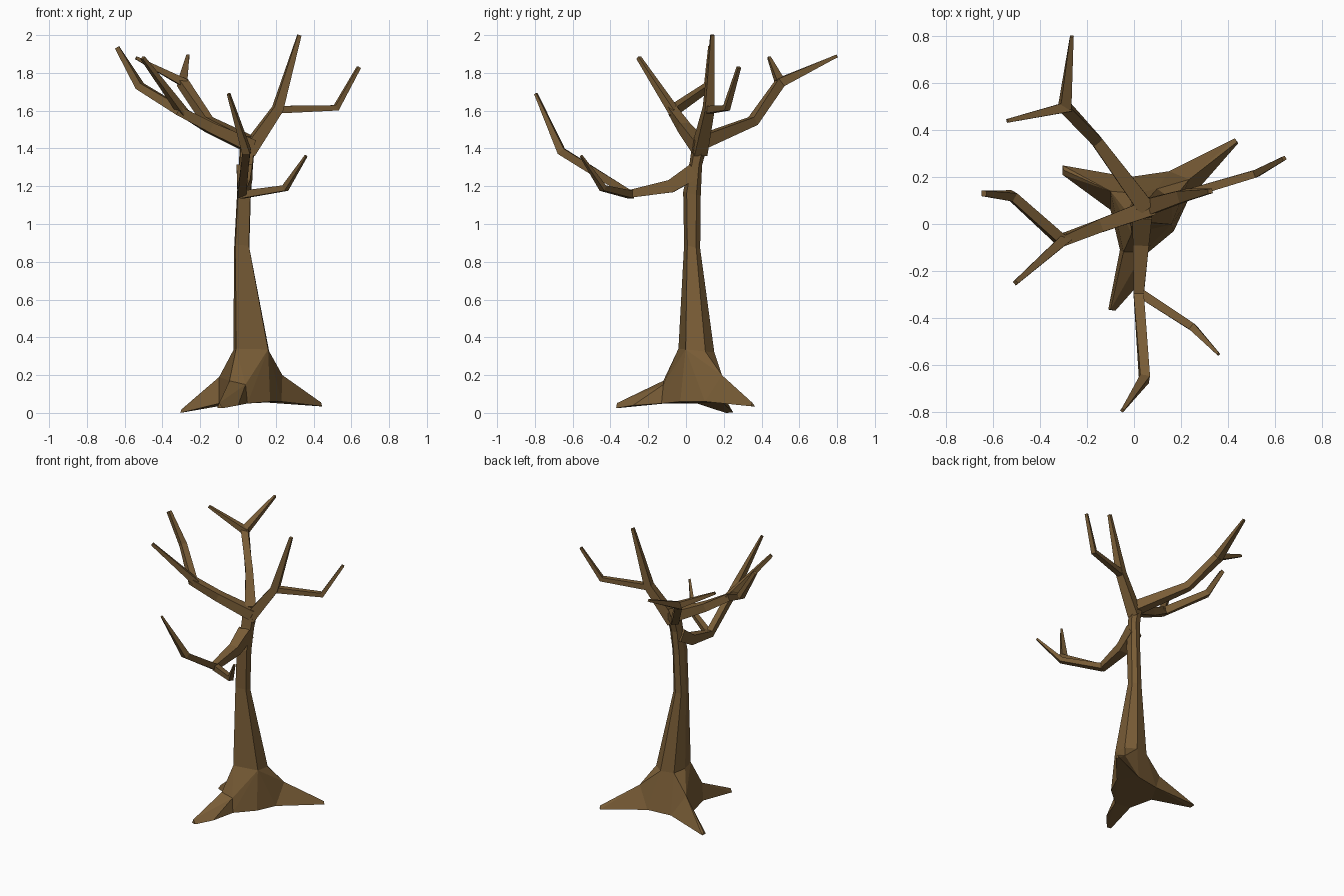
import bpy, bmesh
from mathutils import Vector

cube = bpy.data.objects.get("Cube")
if cube:
    bpy.data.objects.remove(cube, do_unlink=True)

# Single bark colour
BARK = (0.19, 0.108, 0.037, 1.0)
bark = bpy.data.materials.new("brown_bark")
bark.use_nodes = True
bark.diffuse_color = BARK
bsdf = bark.node_tree.nodes["Principled BSDF"]
bsdf.inputs["Base Color"].default_value = BARK
bsdf.inputs["Roughness"].default_value = 0.9


def finish(bm, name):
    bmesh.ops.recalc_face_normals(bm, faces=bm.faces)
    mesh = bpy.data.meshes.new(name)
    bm.to_mesh(mesh)
    bm.free()
    mesh.materials.append(bark)
    obj = bpy.data.objects.new(name, mesh)
    bpy.context.collection.objects.link(obj)


def loft(name, rings):
    """Skin a list of equal-sized point rings and cap both ends."""
    bm = bmesh.new()
    rows = [[bm.verts.new(p) for p in ring] for ring in rings]
    n = len(rows[0])
    for low, high in zip(rows, rows[1:]):
        for i in range(n):
            j = (i + 1) % n
            bm.faces.new((low[i], low[j], high[j], high[i]))
    bm.faces.new(rows[0][::-1])
    bm.faces.new(rows[-1])
    finish(bm, name)


def hull(name, points):
    """Convex faceted block around a few points."""
    bm = bmesh.new()
    for p in points:
        bm.verts.new(p)
    res = bmesh.ops.convex_hull(bm, input=bm.verts)
    loose = {v for v in res["geom_interior"] + res["geom_unused"]
             if isinstance(v, bmesh.types.BMVert) and not v.link_faces}
    bmesh.ops.delete(bm, geom=list(loose), context='VERTS')
    bmesh.ops.dissolve_limit(bm, angle_limit=0.05, verts=bm.verts, edges=bm.edges)
    finish(bm, name)


def limb(name, *path):
    """Four-sided tapering branch; each path entry is x, y, z, half width."""
    pts = [Vector(p[:3]) for p in path]
    rings = []
    for i, p in enumerate(pts):
        before = (p - pts[i - 1]).normalized() if i else Vector()
        after = (pts[i + 1] - p).normalized() if i + 1 < len(pts) else Vector()
        along = (before + after).normalized()
        side = along.cross(Vector((0, 0, 1))).normalized()
        up = side.cross(along)
        h = path[i][3]
        rings.append([p + side * h * a + up * h * b
                      for a, b in ((-1, -1), (1, -1), (1, 1), (-1, 1))])
    loft(name, rings)


# Trunk: one six-sided outline fitted to a box at each level
OUTLINE = ((.97, .2), (1, .75), (.65, 1), (.15, .9), (0, .45), (.08, 0))


def trunk_ring(z, x0, x1, y0, y1):
    return [(x0 + u * (x1 - x0), y0 + v * (y1 - y0), z + 0.02 * (0.5 - v))
            for u, v in OUTLINE]


flare = trunk_ring(.33, -.025, .165, -.04, .15)
loft("trunk", [flare,
               trunk_ring(.88, -.02, .06, -.01, .075),
               trunk_ring(1.16, -.005, .068, -.015, .078),
               trunk_ring(1.32, .005, .08, .02, .085),
               trunk_ring(1.43, .01, .09, .035, .115)])

# Root base: shared corner points of the flare and the three roots
back, back_right = (.15, .225, .055), (-.02, .2, .05)
right, front_right = (-.1, .06, .05), (-.06, -.11, .05)
front, front_left, left = (.05, -.13, .05), (.17, -.03, .06), (.23, .1, .06)
ridge_left, ridge_right = (.235, .19, .2), (-.1, .14, .19)
ridge_front = [(-.045, -.12, .17), (.04, -.12, .15)]

hull("root_base", flare + ridge_front + [
    back, back_right, right, front_right, front, front_left, left,
    ridge_left, ridge_right])
hull("root_back_left", [
    ridge_left, back, left, (.445, .345, .035), (.43, .365, .035),
    (.44, .35, .055)])
hull("root_back_right", [
    ridge_right, back_right, right, (-.305, .25, .002), (-.305, .21, 0),
    (-.3, .23, .018), (-.22, .21, .03)])
hull("root_front", ridge_front + [
    front_right, front, (-.07, -.24, .04), (0, -.28, .04),
    (-.11, -.365, .025), (-.08, -.37, .025), (-.1, -.365, .052)])

# Low front branch and its fork
limb("front_branch", (.035, .045, 1.28, .042), (.03, -.08, 1.2, .034),
     (.02, -.3, 1.16, .022), (.045, -.66, 1.385, .021), (-.05, -.795, 1.69, .007))
limb("front_branch_fork", (.02, -.29, 1.155, .02), (.25, -.44, 1.19, .016),
     (.36, -.555, 1.36, .006))

# Left branch and its fork
limb("left_branch", (.05, .07, 1.38, .036), (.21, .12, 1.61, .026),
     (.325, .14, 2.0, .01))
limb("left_branch_fork", (.2, .12, 1.605, .02), (.52, .215, 1.615, .016),
     (.64, .28, 1.83, .009))

# Right branch and its fork
limb("right_branch", (.07, .07, 1.41, .036), (-.15, -.01, 1.51, .028),
     (-.31, -.07, 1.6, .025), (-.52, .12, 1.73, .02), (-.64, .13, 1.935, .012))
limb("right_branch_fork", (-.29, -.06, 1.59, .022), (-.505, -.25, 1.88, .01))

# Back branch and its fork
limb("back_branch", (.05, .07, 1.43, .036), (-.16, .355, 1.545, .024),
     (-.295, .5, 1.75, .025), (-.265, .8, 1.89, .008))
limb("back_branch_fork", (-.28, .5, 1.745, .022), (-.54, .44, 1.88, .008))
